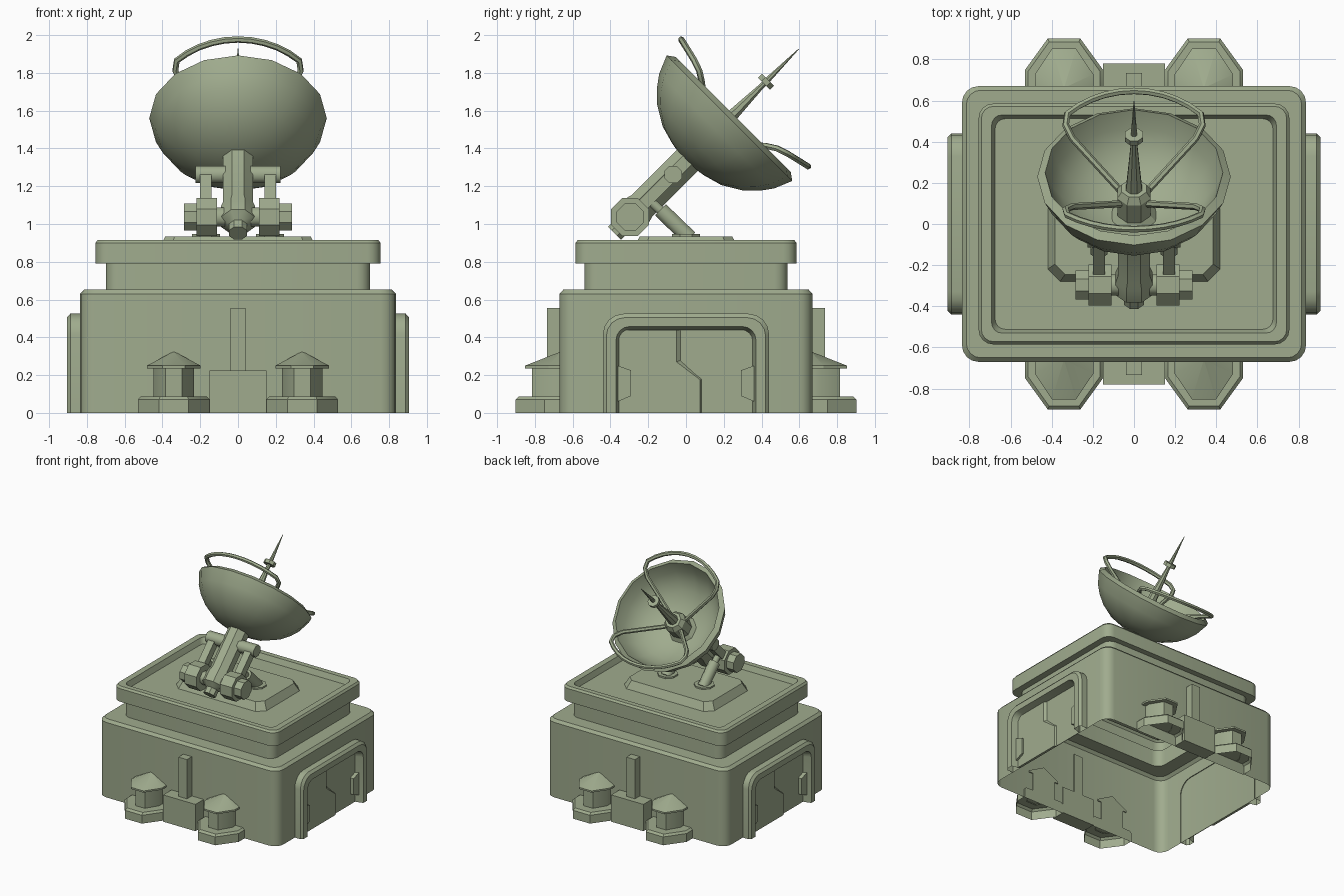
import bpy, bmesh, math
from mathutils import Matrix, Vector

if "Cube" in bpy.data.objects:
    bpy.data.objects.remove(bpy.data.objects["Cube"])

green = bpy.data.materials.new("olive_green")
green.diffuse_color = (0.35, 0.41, 0.27, 1)
green.use_nodes = True
green.node_tree.nodes["Principled BSDF"].inputs["Base Color"].default_value = green.diffuse_color


def finish(ob, angle=35):
    ob.data.materials.clear()
    ob.data.materials.append(green)
    bpy.ops.object.select_all(action='DESELECT')
    ob.select_set(True)
    bpy.context.view_layer.objects.active = ob
    bpy.ops.object.shade_smooth_by_angle(angle=math.radians(angle))
    return ob


def loft(name, rings, start=True, end=True, around=True, angle=35):
    """Skin a list of equal-length point rings, with optional end caps."""
    bm = bmesh.new()
    rows = [[bm.verts.new(p) for p in ring] for ring in rings]
    n = len(rows[0])
    for a, b in zip(rows, rows[1:]):
        for i in range(n if around else n - 1):
            j = (i + 1) % n
            bm.faces.new((a[i], a[j], b[j], b[i]))
    if start:
        bm.faces.new(rows[0][::-1])
    if end:
        bm.faces.new(rows[-1])
    bmesh.ops.remove_doubles(bm, verts=bm.verts, dist=0.0005)
    bmesh.ops.recalc_face_normals(bm, faces=bm.faces)
    me = bpy.data.meshes.new(name)
    bm.to_mesh(me)
    bm.free()
    ob = bpy.data.objects.new(name, me)
    bpy.context.collection.objects.link(ob)
    return finish(ob, angle)


def rounded_rect(hx, hy, z, r, seg):
    pts = []
    for q, (sx, sy) in enumerate(((1, 1), (-1, 1), (-1, -1), (1, -1))):
        for k in range(seg + 1):
            a = math.pi / 2 * (q + k / seg)
            pts.append((sx * (hx - r) + r * math.cos(a), sy * (hy - r) + r * math.sin(a), z))
    return pts


def lathe(name, profile, sides, M=Matrix(), turn=0.5, angle=35, start=True, end=True):
    """Revolve (radius, height) pairs around the local z axis of M."""
    rings = [[M @ Vector((r * math.cos(2 * math.pi * (i + turn) / sides),
                          r * math.sin(2 * math.pi * (i + turn) / sides), h))
              for i in range(sides)] for r, h in profile]
    return loft(name, rings, start, end, angle=angle)


def rod(name, p, q, r, sides=8, angle=50):
    p, q = Vector(p), Vector(q)
    M = Matrix.Translation(p) @ (q - p).to_track_quat('Z', 'Y').to_matrix().to_4x4()
    return lathe(name, [(r, 0), (r, (q - p).length)], sides, M, angle=angle)


def box(name, x0, x1, y0, y1, z0, z1, M=Matrix()):
    ring = lambda z: [M @ Vector(c) for c in ((x0, y0, z), (x1, y0, z), (x1, y1, z), (x0, y1, z))]
    return loft(name, [ring(z0), ring(z1)])


# Building shell, open underneath, with a stepped top and sunken roof
loft("building_shell", [rounded_rect(*v, 4) for v in (
    (.836, .67, 0, .08), (.836, .67, .63, .08), (.815, .65, .652, .07),
    (.70, .538, .652, .07), (.70, .538, .79, .07), (.755, .585, .79, .07),
    (.755, .585, .90, .07), (.742, .572, .916, .06), (.692, .53, .916, .05),
    (.675, .512, .87, .05))], start=False)

# Raised roof pad with cut corners
loft("roof_pad", [rounded_rect(.42, .28, .868, .06, 1), rounded_rect(.385, .245, .934, .05, 1)],
     start=False)


# Doors on both ends
def arch(hy, h, x, r, seg=4):
    pts = [(x, hy, 0)]
    for q, s in ((0, 1), (1, -1)):
        for k in range(seg + 1):
            a = math.pi / 2 * (q + k / seg)
            pts.append((x, s * (hy - r) + r * math.cos(a), h - r + r * math.sin(a)))
    return pts + [(x, -hy, 0)]


def plate(name, outline, inner, x0, x1, S):
    loft(name, [[S @ Vector((x0, *p)) for p in outline], [S @ Vector((x1, *p)) for p in inner]],
         start=False)


for side, S in (("right", Matrix()), ("left", Matrix.Rotation(math.pi, 4, 'Z'))):
    frame = [arch(.44, .525, .83, .11), arch(.44, .525, .888, .11), arch(.422, .505, .906, .10),
             arch(.37, .457, .906, .07), arch(.352, .44, .838, .06)]
    loft(f"door_frame_{side}", [[S @ Vector(p) for p in ring] for ring in frame],
         False, False, around=False)
    plate(f"door_leaf_proud_{side}",
          [(-.355, 0), (.085, 0), (.085, .18), (-.025, .28), (-.025, .44), (-.355, .44)],
          [(-.355, 0), (.075, 0), (.075, .175), (-.05, .27), (-.05, .44), (-.355, .44)],
          .836, .856, S)
    plate(f"door_leaf_flat_{side}", [(-.03, 0), (.355, 0), (.355, .44), (-.03, .44)],
          [(-.03, 0), (.355, 0), (.355, .44), (-.03, .44)], .836, .841, S)
    for s in (-1, 1):
        latch = [(s * .36, .06), (s * .36, .25), (s * .29, .225), (s * .29, .09)]
        plate(f"door_latch_{side}", latch, latch, .838, .872, S)

# Vent units, box and conduit on the front and back walls
C8 = 1 / math.cos(math.pi / 8)
for side, s in (("back", 1), ("front", -1)):
    def vent(name, levels, cx):
        rings = []
        for hx, hy, z in levels:
            ring = []
            for i in range(8):
                a = math.pi / 4 * (i + .5)
                y = max(.64 + hy * C8 * math.sin(a), .662)
                ring.append((cx + hx * C8 * math.cos(a), s * y, z))
            rings.append(ring)
        loft(name, rings, start=False, angle=50 if "drum" in name else 30)
    for cx in (-.34, .34):
        vent(f"vent_base_{side}", [(.19, .262, 0), (.19, .262, .07), (.175, .245, .086)], cx)
        vent(f"vent_drum_{side}", [(.107, .175, .08), (.107, .175, .245)], cx)
        vent(f"vent_cap_{side}", [(.105, .17, .236), (.142, .212, .236), (.142, .212, .25),
                                  (.002, .002, .325)], cx)
    y0, y1, y2 = sorted((s * .66, s * .78)), sorted((s * .66, s * .735)), 0
    box(f"utility_box_{side}", -.15, .15, *y0, 0, .225)
    box(f"conduit_{side}", -.04, .04, *y1, .2, .555)

# Dish frame: local z runs along the tilted dish axis
D = Matrix.Translation((0, -.665, .665)) @ Matrix.Rotation(math.radians(-45), 4, 'X')

lathe("dish_bowl", [(.05, .945), (.12, .957), (.22, .985), (.32, 1.045), (.385, 1.108),
                    (.43, 1.17), (.47, 1.266), (.432, 1.293), (.40, 1.20), (.35, 1.128),
                    (.29, 1.075), (.2, 1.025), (.1, .998), (.03, .99)], 16, D, turn=0, angle=40)

# Feed in the middle of the dish
lathe("feed_hub", [(.12, .995), (.088, 1.03), (.088, 1.15), (.065, 1.185)], 8, D, angle=30)
lathe("feed_rod", [(.042, 1.18), (.016, 1.5), (.016, 1.56), (.002, 1.785)], 8, D)
lathe("feed_disk", [(.048, 1.525), (.048, 1.555)], 8, D, angle=30)

# Two hoops reaching from the hub past the rim
for name, s in (("lower_hoop", 1), ("upper_hoop", -1)):
    half = []
    for k in range(6):
        a = math.radians(43 * k / 5)
        half.append((.475 * math.sin(a), .475 * math.cos(a), 1.38 - .03 * (k / 5) ** 2))
    half += [(.332, .29, 1.33), (.30, .235, 1.295), (.06, .04, 1.12)]
    path = [(-x, w, u) for x, w, u in half[:0:-1]] + half
    cu = bpy.data.curves.new(name, 'CURVE')
    cu.dimensions = '3D'
    cu.bevel_depth = .017
    cu.bevel_resolution = 1
    sp = cu.splines.new('POLY')
    sp.points.add(len(path) - 1)
    for p, (x, w, u) in zip(sp.points, path):
        p.co = (*(D @ Vector((x, s * w, u))), 1)
    ob = bpy.data.objects.new(name, cu)
    bpy.context.collection.objects.link(ob)
    bpy.ops.object.select_all(action='DESELECT')
    ob.select_set(True)
    bpy.context.view_layer.objects.active = ob
    bpy.ops.object.convert(target='MESH')
    finish(bpy.context.view_layer.objects.active, 50)

# Mast with a tapered tail
lathe("mast", [(.052, .405), (.052, .455), (.098, .49), (.098, .57), (.085, .61), (.085, .97)],
      8, D, angle=30)
rod("upper_cross_pin", (-.225, -.068, 1.262), (.225, -.068, 1.262), .05)
rod("pivot_axle", (-.13, -.296, 1.037), (.13, -.296, 1.037), .055)

for side, s in (("right", 1), ("left", -1)):
    # Pivot drums, side arms and support struts
    rod(f"pivot_drum_{side}", (s * .11, -.296, 1.037), (s * .22, -.296, 1.037), .108, angle=30)
    rod(f"pivot_end_{side}", (s * .2, -.296, 1.037), (s * .285, -.296, 1.037), .077, angle=30)
    box(f"side_arm_{side}", *sorted((s * .14, s * .2)), -.032, .032, .52, .85, D)
    rod(f"strut_rod_{side}", (s * .17, -.22, 1.15), (s * .17, -.1, 1.04), .026)
    rod(f"strut_sleeve_{side}", (s * .17, -.135, 1.075), (s * .17, .02, .925), .045)
    rod(f"strut_foot_{side}", (s * .17, 0, .925), (s * .17, 0, .947), .08, angle=30)
